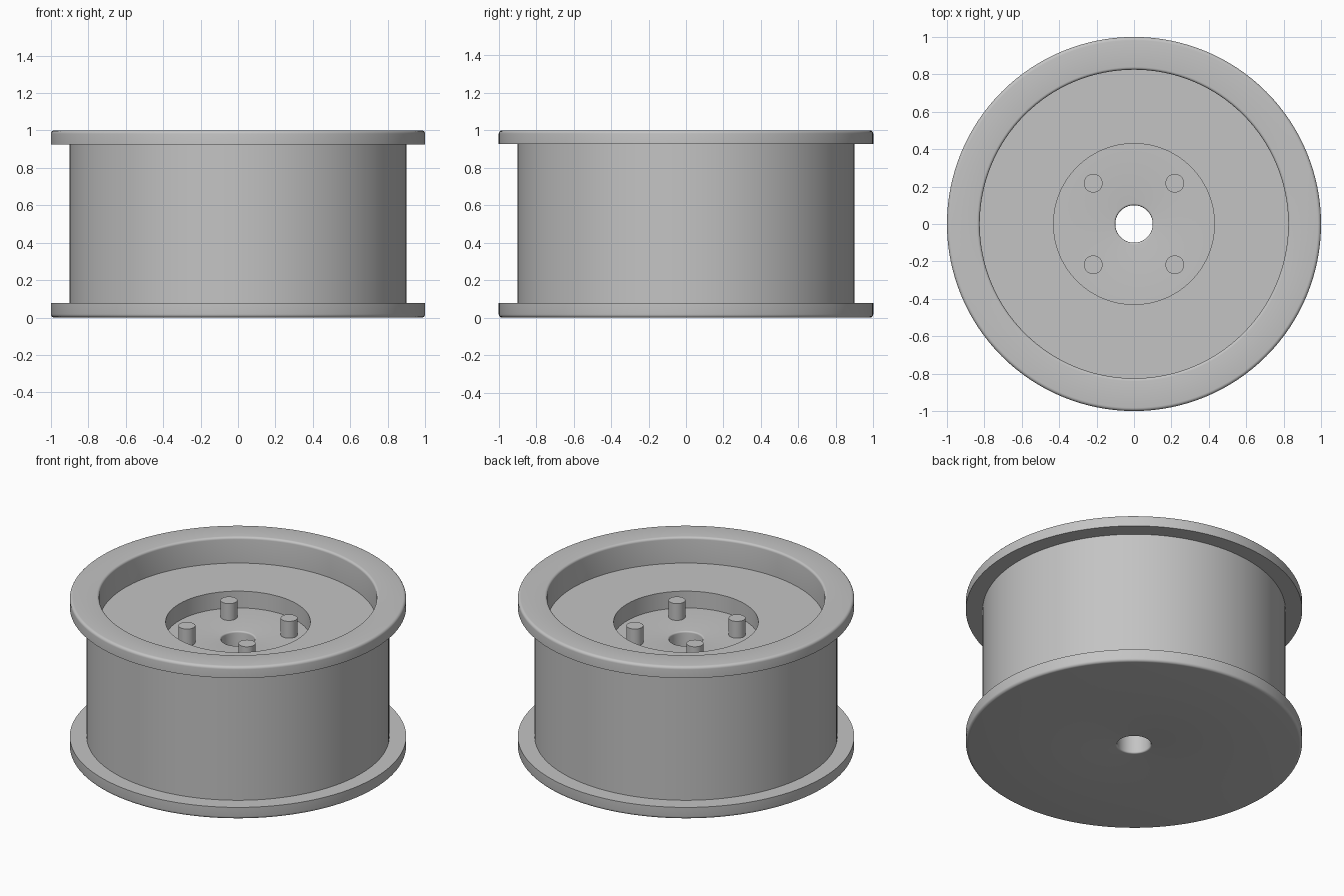
import bpy, bmesh, math
from mathutils import Matrix

SEGMENTS = 128
cube = bpy.data.objects.get("Cube")
if cube:
    bpy.data.objects.remove(cube, do_unlink=True)

grey = bpy.data.materials.new("plain grey")
grey.use_nodes = True
grey.diffuse_color = (0.55, 0.55, 0.55, 1)
grey.node_tree.nodes["Principled BSDF"].inputs["Base Color"].default_value = grey.diffuse_color


def finish(name, bm):
    """Turn a bmesh into a smooth shaded grey object with sharp edges kept."""
    bmesh.ops.recalc_face_normals(bm, faces=bm.faces)
    mesh = bpy.data.meshes.new(name)
    bm.to_mesh(mesh)
    bm.free()
    mesh.materials.append(grey)
    obj = bpy.data.objects.new(name, mesh)
    bpy.context.collection.objects.link(obj)
    bpy.ops.object.select_all(action='DESELECT')
    obj.select_set(True)
    bpy.context.view_layer.objects.active = obj
    bpy.ops.object.shade_smooth_by_angle(angle=math.radians(35))
    return obj


def rounded(profile, steps=5):
    """Replace each (radius, z, fillet) corner by a quarter arc."""
    points = []
    for i, (r, z, f) in enumerate(profile):
        if not f:
            points.append((r, z))
            continue
        (r0, z0, _), (r1, z1, _) = profile[i - 1], profile[(i + 1) % len(profile)]
        d0, d1 = math.dist((r0, z0), (r, z)), math.dist((r1, z1), (r, z))
        a = ((r0 - r) / d0 * f, (z0 - z) / d0 * f)
        b = ((r1 - r) / d1 * f, (z1 - z) / d1 * f)
        for k in range(steps + 1):
            t = math.pi / 2 * k / steps
            u, v = 1 - math.sin(t), 1 - math.cos(t)
            points.append((r + a[0] * u + b[0] * v, z + a[1] * u + b[1] * v))
    return points


def lathe(name, points):
    """Revolve a closed profile around the z axis."""
    bm = bmesh.new()
    verts = [bm.verts.new((r, 0, z)) for r, z in points]
    edges = [bm.edges.new((v, verts[(i + 1) % len(verts)])) for i, v in enumerate(verts)]
    bmesh.ops.spin(bm, geom=verts + edges, cent=(0, 0, 0), axis=(0, 0, 1),
                   angle=math.tau, steps=SEGMENTS, use_duplicate=False)
    bmesh.ops.remove_doubles(bm, verts=bm.verts, dist=0.0002)
    return finish(name, bm)


# Wheel rim: bore, bottom flange, barrel, top flange, dish, hub recess
lathe("wheel_rim", rounded([
    (0.10, 0.0, 0.01), (1.0, 0.0, 0.018), (1.0, 0.078, 0), (0.90, 0.078, 0),
    (0.90, 0.926, 0), (1.0, 0.926, 0), (1.0, 1.0, 0.018), (0.825, 1.0, 0.015),
    (0.825, 0.83, 0), (0.43, 0.83, 0), (0.43, 0.72, 0), (0.10, 0.72, 0.01),
]))

# Four wheel studs standing in the hub recess
for x, side in ((0.218, "left"), (-0.218, "right")):
    for y, end in ((-0.218, "front"), (0.218, "back")):
        bm = bmesh.new()
        bmesh.ops.create_cone(bm, cap_ends=True, segments=32, radius1=0.05, radius2=0.05,
                              depth=0.12, matrix=Matrix.Translation((x, y, 0.77)))
        finish(f"wheel_stud_{end}_{side}", bm)
